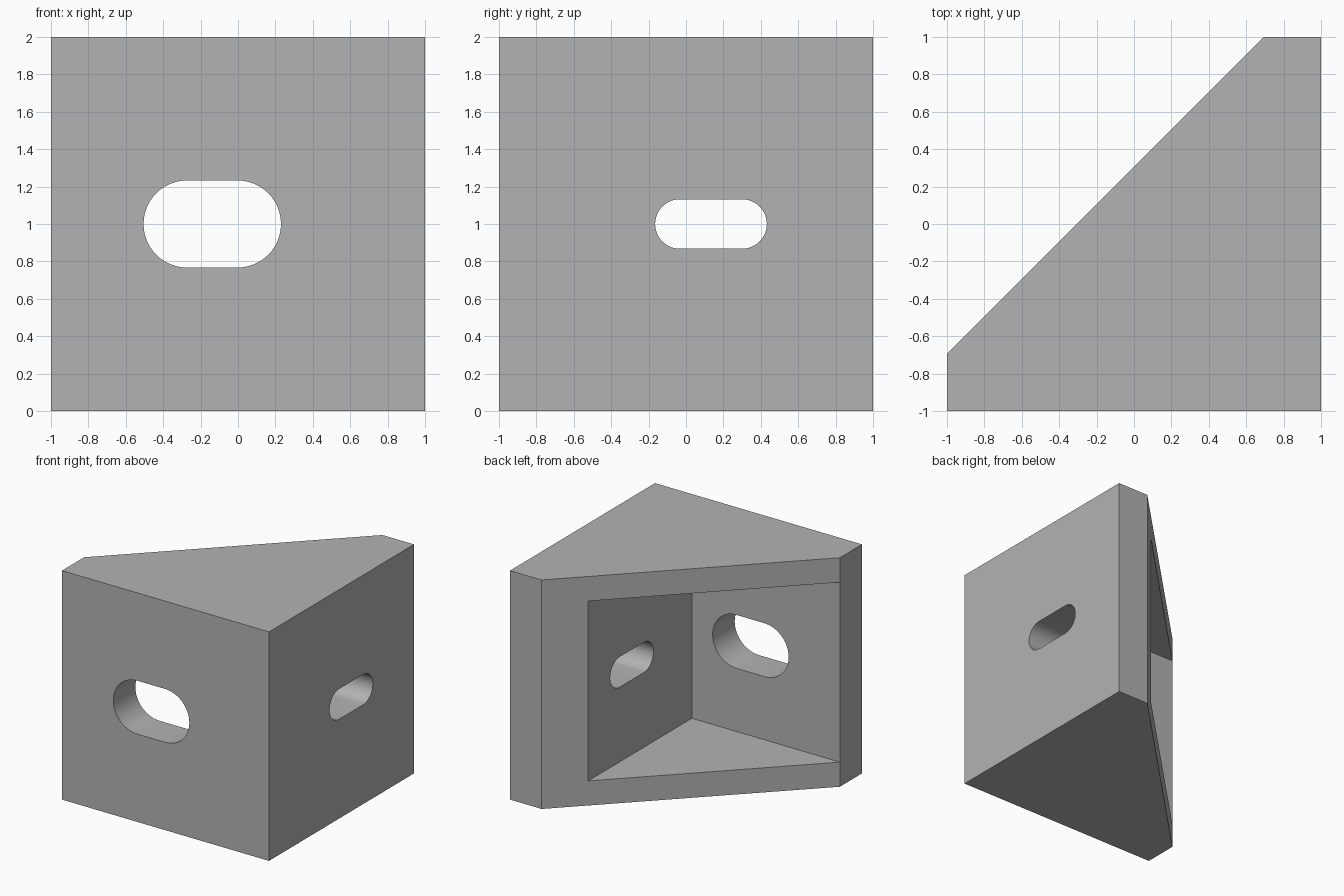
import bpy, bmesh, math
from mathutils import Vector

cube = bpy.data.objects.get("Cube")
if cube:
    bpy.data.objects.remove(cube, do_unlink=True)

# Main dimensions
END = 0.695          # where the diagonal cut meets the outer faces
INNER_X = 0.43       # inside of the right wall
CAP = 0.215          # thickness of the top and bottom plates

gray = bpy.data.materials.new("gray")
gray.use_nodes = True
gray.diffuse_color = (0.45, 0.45, 0.45, 1)
gray.node_tree.nodes["Principled BSDF"].inputs["Base Color"].default_value = (0.45, 0.45, 0.45, 1)


def prism(name, outline, direction):
    """Extrude a closed outline of 3D points along a direction."""
    bm = bmesh.new()
    face = bm.faces.new([bm.verts.new(p) for p in outline])
    result = bmesh.ops.extrude_face_region(bm, geom=[face])
    moved = [v for v in result["geom"] if isinstance(v, bmesh.types.BMVert)]
    bmesh.ops.translate(bm, verts=moved, vec=Vector(direction))
    bmesh.ops.recalc_face_normals(bm, faces=bm.faces)
    mesh = bpy.data.meshes.new(name)
    bm.to_mesh(mesh)
    bm.free()
    mesh.materials.append(gray)
    obj = bpy.data.objects.new(name, mesh)
    bpy.context.collection.objects.link(obj)
    return obj


def slot_outline(start, end, radius, steps=24):
    """Rounded slot as (along, height) pairs, centred at mid height."""
    points = []
    for centre, turn in ((end - radius, -math.pi / 2), (start + radius, math.pi / 2)):
        for i in range(steps + 1):
            a = turn + math.pi * i / steps
            points.append((centre + radius * math.cos(a), 1 + radius * math.sin(a)))
    return points


# Solid bracket block with a diagonal back
bracket = prism("corner_bracket",
                [(-1, -1, 0), (1, -1, 0), (1, 1, 0), (END, 1, 0), (-1, -END, 0)],
                (0, 0, 2))

# Pocket and the two mounting slots
cutters = [
    prism("pocket_cutter",
          [(INNER_X, -END, CAP), (INNER_X, 1.5, CAP), (-1.5, 1.5, CAP), (-1.5, -END, CAP)],
          (0, 0, 2 - 2 * CAP)),
    prism("front_slot_cutter",
          [(x, -1.2, z) for x, z in slot_outline(-0.505, 0.23, 0.233)], (0, 0.7, 0)),
    prism("right_slot_cutter",
          [(1.2, y, z) for y, z in slot_outline(-0.165, 0.432, 0.132)], (-0.9, 0, 0)),
]
bpy.context.view_layer.objects.active = bracket
bracket.select_set(True)
for cutter in cutters:
    cutter.hide_render = True
    mod = bracket.modifiers.new(cutter.name, "BOOLEAN")
    mod.operation = "DIFFERENCE"
    mod.solver = "EXACT"
    mod.object = cutter
    bpy.ops.object.modifier_apply(modifier=mod.name)
    bpy.data.objects.remove(cutter, do_unlink=True)

bpy.ops.object.shade_smooth_by_angle(angle=math.radians(30))
